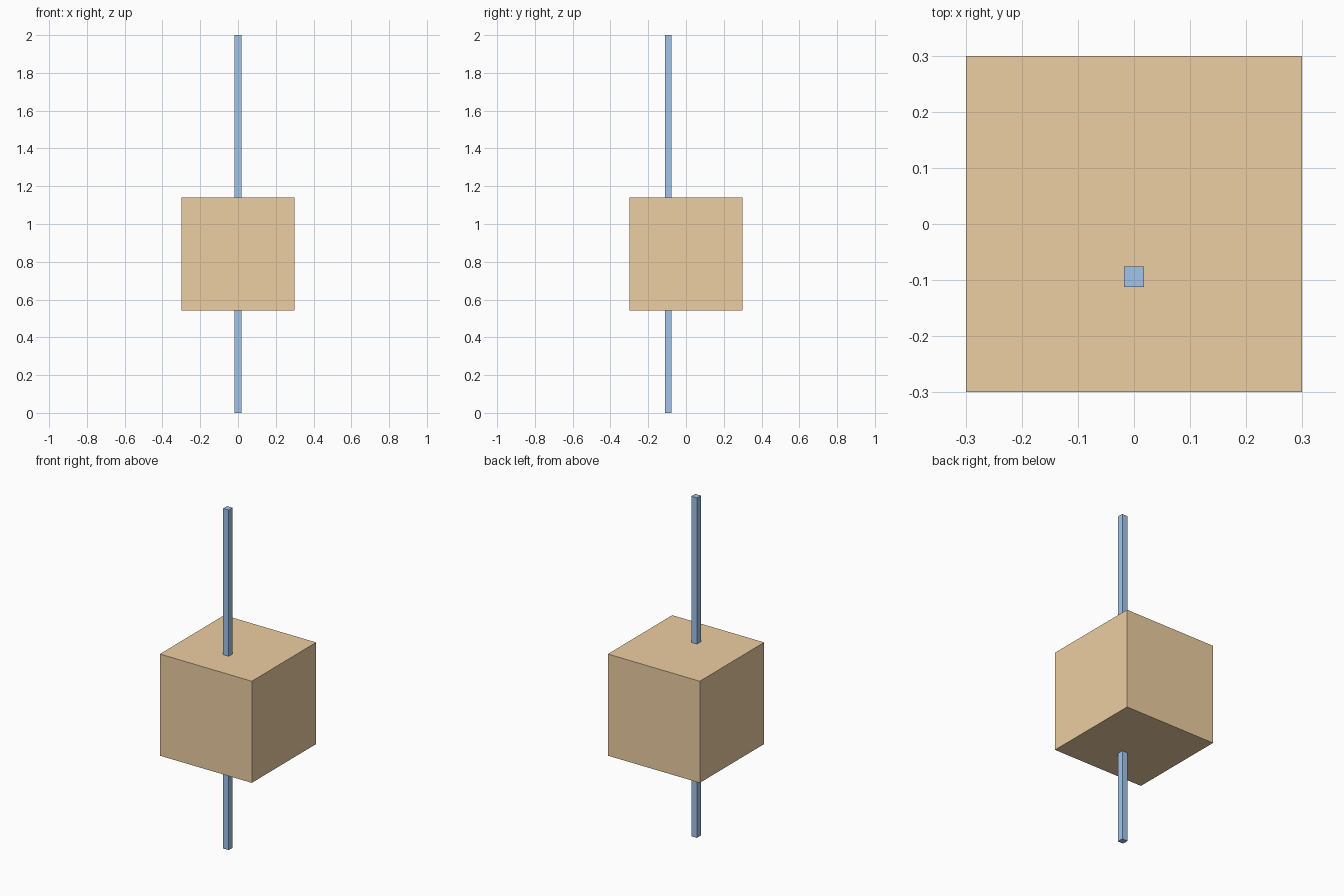
import bpy

if "Cube" in bpy.data.objects:
    bpy.data.objects.remove(bpy.data.objects["Cube"])


def box(name, center, size, color):
    """Add an axis-aligned box with a flat colour."""
    bpy.ops.mesh.primitive_cube_add(size=1, location=center)
    obj = bpy.context.object
    obj.name = name
    obj.scale = size
    bpy.ops.object.transform_apply(location=False, rotation=False, scale=True)
    mat = bpy.data.materials.new(name + "_color")
    mat.diffuse_color = (*color, 1)
    mat.use_nodes = True
    mat.node_tree.nodes["Principled BSDF"].inputs["Base Color"].default_value = mat.diffuse_color
    obj.data.materials.append(mat)
    return obj


# Cube block around the middle of the pole
box("block", (0, 0, 0.841), (0.598, 0.598, 0.598), (0.85, 0.62, 0.36))

# Thin square pole running through the block, set toward the front
box("pole", (0, -0.094, 1.0), (0.036, 0.036, 2.0), (0.36, 0.56, 0.83))
